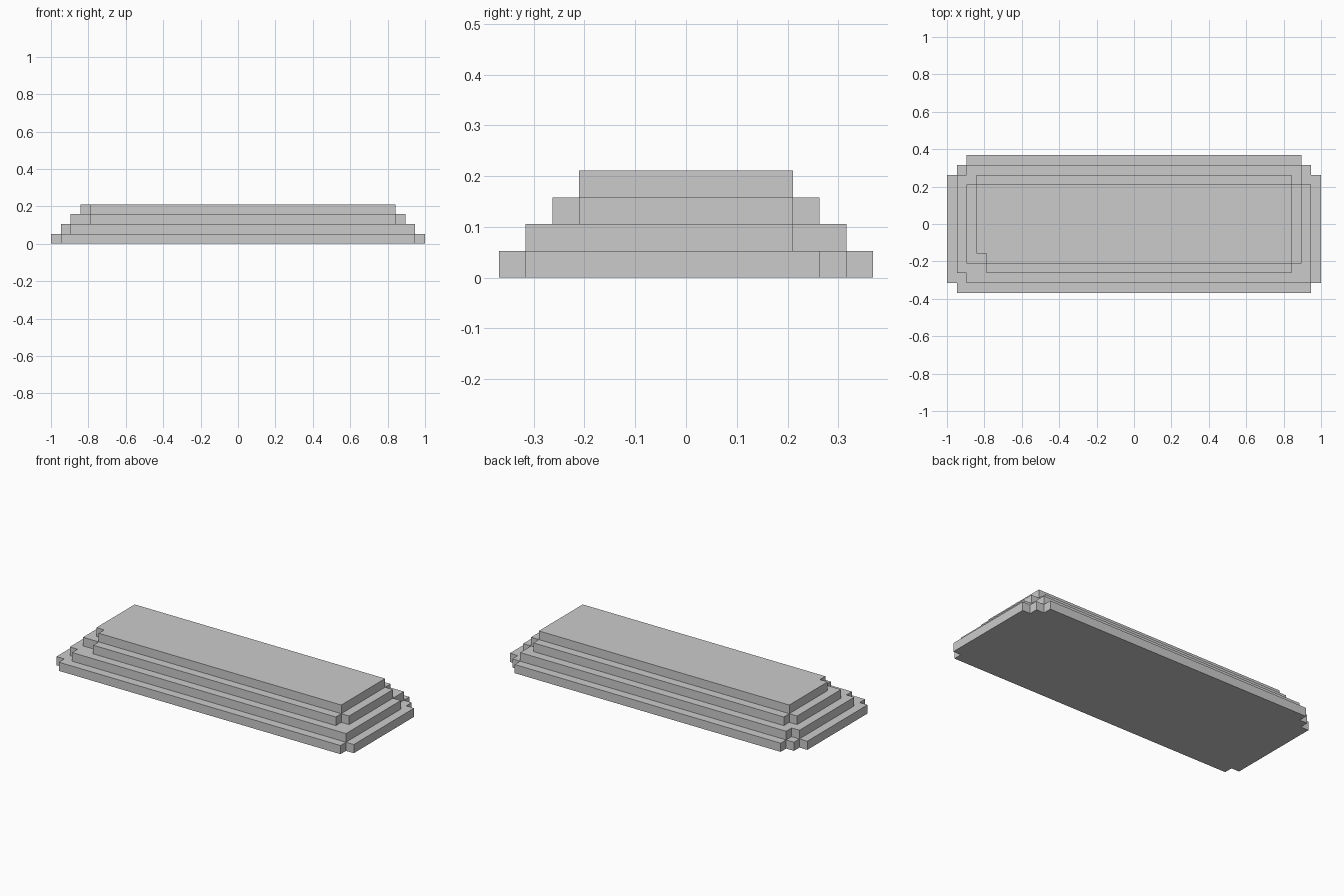
import bpy, bmesh, math

if "Cube" in bpy.data.objects:
    bpy.data.objects.remove(bpy.data.objects["Cube"])

U = 1 / 19  # one block; the model is 38 x 14 x 4 blocks

# Each tier is a list of bands (y0, y1, x0, x1) in block units
TIERS = [
    ("base_tier",   [(-7, -6, -18, 18), (-6, 5, -19, 19), (5, 6, -18, 18), (6, 7, -17, 17)]),
    ("lower_tier",  [(-6, -5, -17, 18), (-5, 4, -18, 18), (4, 5, -18, 17), (5, 6, -17, 17)]),
    ("upper_tier",  [(-5, -4, -15, 16), (-4, 4, -17, 17), (4, 5, -16, 16)]),
    ("top_tier",    [(-4, -3, -15, 16), (-3, 4, -16, 16)]),
]


def cells(bands):
    return {(x, y) for y0, y1, x0, x1 in bands
            for y in range(y0, y1) for x in range(x0, x1)}


def build_tier(name, here, above, k):
    """Outer skin of one tier: exposed top, sides and (for the base) underside."""
    bm = bmesh.new()
    verts = {}

    def face(*pts):
        bm.faces.new([verts.setdefault(p, None) or new_vert(p) for p in pts])

    def new_vert(p):
        verts[p] = bm.verts.new([c * U for c in p])
        return verts[p]

    for x, y in here:
        a, b, c, d = (x, y), (x + 1, y), (x + 1, y + 1), (x, y + 1)
        if (x, y) not in above:
            face(*[(*p, k + 1) for p in (a, b, c, d)])
        if k == 0:
            face(*[(*p, 0) for p in (d, c, b, a)])
        sides = (((x, y - 1), a, b), ((x + 1, y), b, c),
                 ((x, y + 1), c, d), ((x - 1, y), d, a))
        for neighbour, p, q in sides:
            if neighbour not in here:
                face((*p, k), (*q, k), (*q, k + 1), (*p, k + 1))

    # Merge the block faces into large flat panels
    bmesh.ops.dissolve_limit(bm, angle_limit=math.radians(1),
                             verts=bm.verts[:], edges=bm.edges[:])
    mesh = bpy.data.meshes.new(name)
    bm.to_mesh(mesh)
    bm.free()
    bpy.context.collection.objects.link(bpy.data.objects.new(name, mesh))


# Stack the four tiers
layers = [cells(bands) for _, bands in TIERS] + [set()]
for k, (name, _) in enumerate(TIERS):
    build_tier(name, layers[k], layers[k + 1], k)
